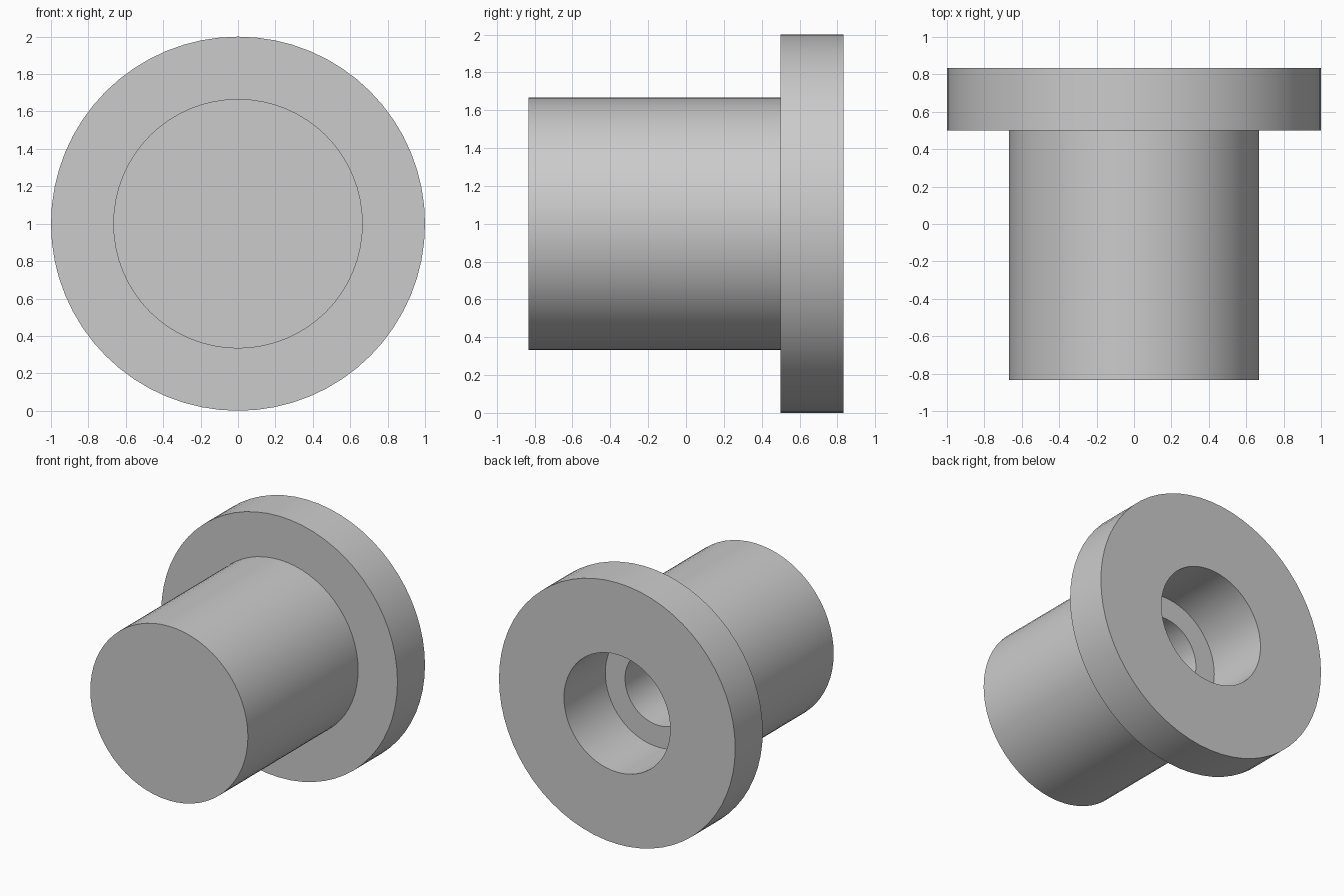
import bpy
import bmesh
import math
from mathutils import Matrix, Vector

cube = bpy.data.objects.get("Cube")
if cube:
    bpy.data.objects.remove(cube, do_unlink=True)

SEGMENTS = 64
FRONT, BACK = -0.833, 0.833
SHOULDER = 0.5       # front side of the flange
BORE_STEP = 0.333    # seat inside the counterbore
BORE_END = -0.5      # closed end of the narrow bore

# Plain grey metal
grey = bpy.data.materials.new("plain grey")
grey.use_nodes = True
grey.diffuse_color = (0.6, 0.6, 0.6, 1)
grey.node_tree.nodes["Principled BSDF"].inputs["Base Color"].default_value = (0.6, 0.6, 0.6, 1)


def lathe(name, profile):
    """Spin (radius, y) points around the horizontal y axis at z = 1."""
    bm = bmesh.new()
    verts = [bm.verts.new((r, y, 0)) for r, y in profile]
    edges = [bm.edges.new(pair) for pair in zip(verts, verts[1:])]
    bmesh.ops.spin(bm, geom=verts + edges, cent=(0, 0, 0), axis=(0, 1, 0),
                   angle=math.tau, steps=SEGMENTS, use_merge=True)
    bmesh.ops.remove_doubles(bm, verts=bm.verts, dist=0.0001)
    bmesh.ops.recalc_face_normals(bm, faces=bm.faces)
    bmesh.ops.transform(bm, matrix=Matrix.Translation(Vector((0, 0, 1))), verts=bm.verts)
    mesh = bpy.data.meshes.new(name)
    bm.to_mesh(mesh)
    bm.free()
    mesh.materials.append(grey)
    obj = bpy.data.objects.new(name, mesh)
    bpy.context.collection.objects.link(obj)
    bpy.ops.object.select_all(action='DESELECT')
    obj.select_set(True)
    bpy.context.view_layer.objects.active = obj
    bpy.ops.object.shade_smooth_by_angle(angle=math.radians(30))
    return obj


# Solid shank, wide flange and stepped blind bore in one turned profile
lathe("flanged_bushing", [
    (0, FRONT), (0.667, FRONT), (0.667, SHOULDER),
    (1, SHOULDER), (1, BACK),
    (0.45, BACK), (0.45, BORE_STEP),
    (0.283, BORE_STEP), (0.283, BORE_END), (0, BORE_END),
])
